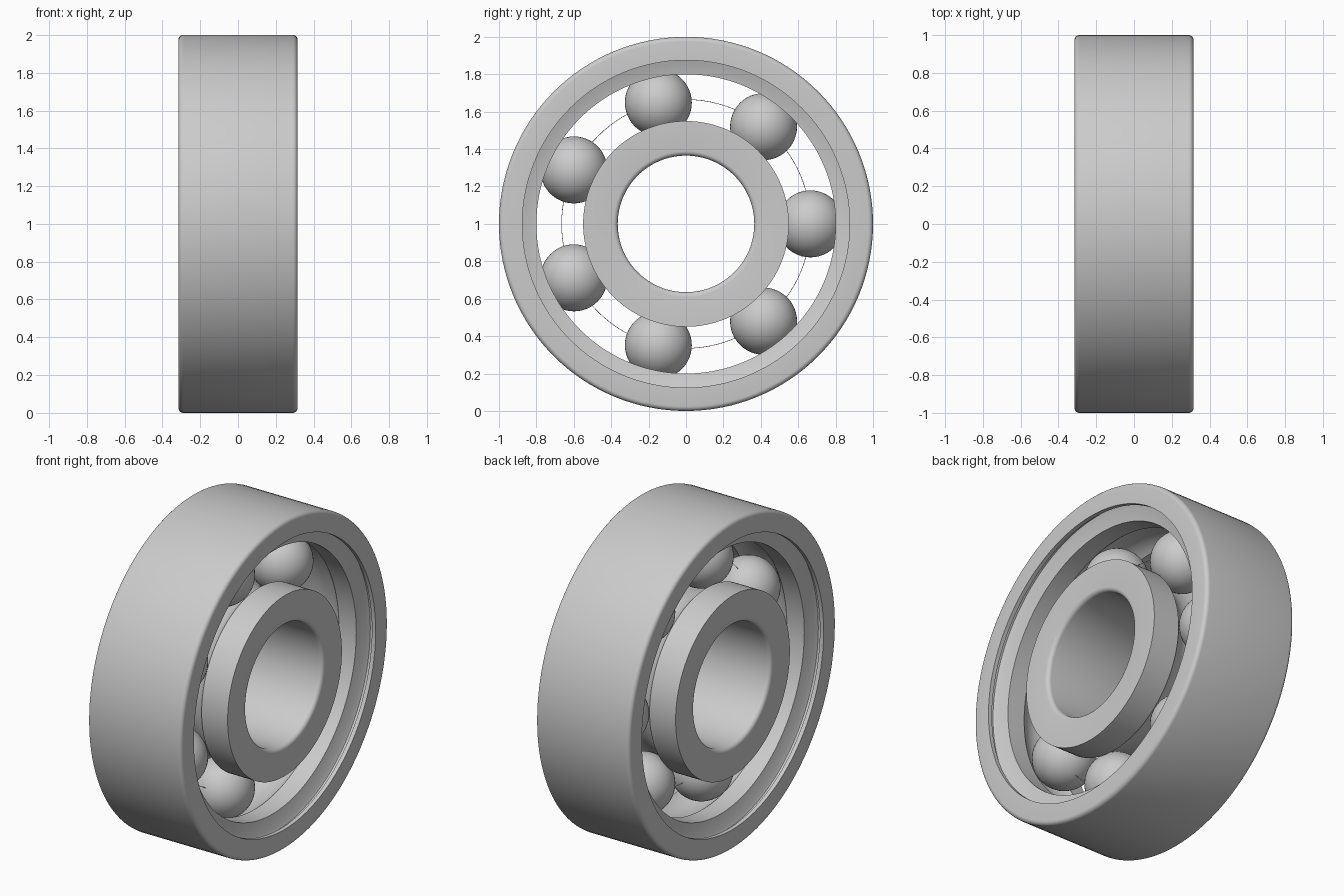
import bpy, math
from math import sin, cos, pi, tau

cube = bpy.data.objects.get("Cube")
if cube:
    bpy.data.objects.remove(cube)

HALF = 0.315           # half the width of the bearing
PITCH = 0.665          # radius of the circle of ball centres
BALL = 0.179
RACE = 0.181           # groove radius, a hair larger than the balls
COUNT = 7

steel = bpy.data.materials.new("steel grey")
steel.use_nodes = True
colour = (0.6, 0.6, 0.6, 1)
steel.diffuse_color = colour
steel.node_tree.nodes["Principled BSDF"].inputs["Base Color"].default_value = colour


def finish(obj, name, angle=30):
    obj.name = obj.data.name = name
    obj.data.materials.append(steel)
    bpy.ops.object.select_all(action='DESELECT')
    obj.select_set(True)
    bpy.context.view_layer.objects.active = obj
    bpy.ops.object.shade_smooth_by_angle(angle=math.radians(angle))


def arc(x, r, radius, start, end, steps):
    """Points (x, r) on an arc, angles measured from +x towards +r."""
    return [(x + radius * cos(start + (end - start) * i / steps),
             r + radius * sin(start + (end - start) * i / steps))
            for i in range(steps + 1)]


def mirrored(half):
    """Complete a half profile that runs from its +x end to the middle plane."""
    return half + [(-x, r) for x, r in reversed(half)]


def revolve(name, profile, segments=128):
    """Spin a closed (x, r) profile round the x axis."""
    n = len(profile)
    verts = [(x, r * cos(tau * s / segments), 1 + r * sin(tau * s / segments))
             for s in range(segments) for x, r in profile]
    faces = [(s * n + i, s * n + (i + 1) % n,
              (s + 1) % segments * n + (i + 1) % n, (s + 1) % segments * n + i)
             for s in range(segments) for i in range(n)]
    mesh = bpy.data.meshes.new(name)
    mesh.from_pydata(verts, [], faces)
    # Profiles are drawn so that the normals may need turning outward
    area = sum(a[0] * b[1] - b[0] * a[1]
               for a, b in zip(profile, profile[1:] + profile[:1]))
    if area > 0:
        mesh.flip_normals()
    obj = bpy.data.objects.new(name, mesh)
    bpy.context.collection.objects.link(obj)
    finish(obj, name)


def race(land, side):
    """Half of the ball groove, from its edge on the land to the middle."""
    edge = math.asin((land - PITCH) / RACE)
    return arc(0, PITCH, RACE, edge, side * (pi / 2 - 0.03), 8)


# Outer ring: rounded rim, seal slot, sloping shoulder, land and ball groove
CORNER = 0.025
outer = arc(HALF - CORNER, 1 - CORNER, CORNER, pi / 2, 0, 5)
outer += [(HALF, 0.875), (0.29, 0.875), (0.285, 0.895), (0.265, 0.895),
          (0.255, 0.875), (0.237, 0.80)]
revolve("outer_ring", mirrored(outer + race(0.80, 1)))

# Inner ring: rounded bore edges, sharp outer edges and ball groove
inner = arc(HALF - CORNER, 0.365 + CORNER, CORNER, -pi / 2, 0, 5)
inner += [(HALF, 0.55)]
revolve("inner_ring", mirrored(inner + race(0.55, -1)))

# Balls evenly spaced between the rings
for i in range(COUNT):
    a = tau * i / COUNT
    bpy.ops.mesh.primitive_uv_sphere_add(
        segments=48, ring_count=24, radius=BALL,
        location=(0, PITCH * cos(a), 1 + PITCH * sin(a)))
    finish(bpy.context.object, f"ball_{i + 1}")

# Hair-thin wire through the ball centres
bpy.ops.mesh.primitive_torus_add(
    major_radius=PITCH, minor_radius=0.0015, major_segments=96,
    minor_segments=6, location=(0, 0, 1), rotation=(0, pi / 2, 0))
finish(bpy.context.object, "pitch_wire", 70)
